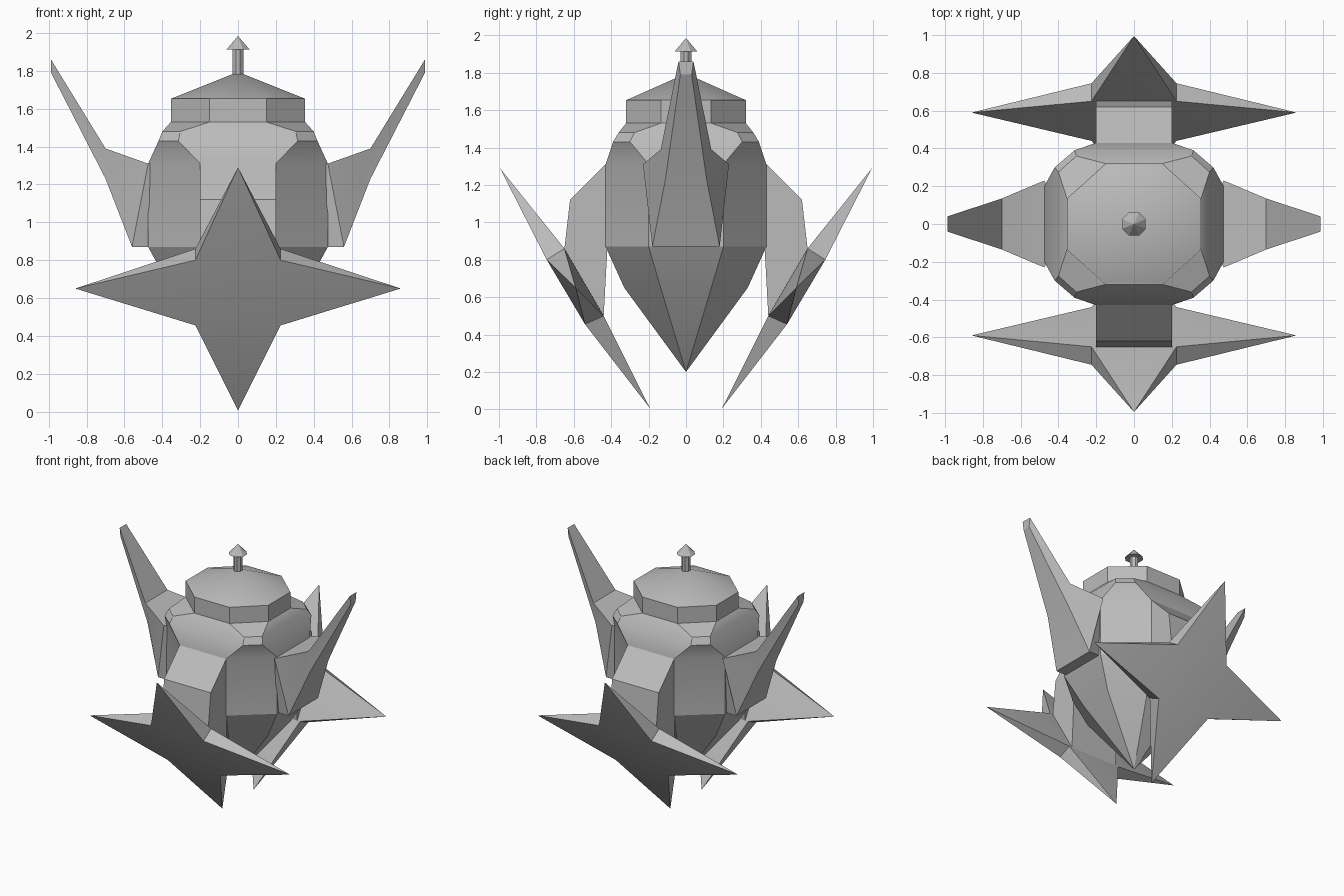
import bpy, bmesh, math

cube = bpy.data.objects.get("Cube")
if cube:
    bpy.data.objects.remove(cube, do_unlink=True)

grey = bpy.data.materials.new("stone grey")
grey.use_nodes = True
COLOR = (0.5, 0.5, 0.5, 1)
grey.diffuse_color = COLOR
grey.node_tree.nodes["Principled BSDF"].inputs["Base Color"].default_value = COLOR


def finish(name, bm):
    """Turn a bmesh into a named object with crisp facets."""
    bmesh.ops.recalc_face_normals(bm, faces=bm.faces[:])
    mesh = bpy.data.meshes.new(name)
    bm.to_mesh(mesh)
    bm.free()
    mesh.materials.append(grey)
    obj = bpy.data.objects.new(name, mesh)
    bpy.context.collection.objects.link(obj)
    bpy.ops.object.select_all(action="DESELECT")
    obj.select_set(True)
    bpy.context.view_layer.objects.active = obj
    bpy.ops.object.shade_smooth_by_angle(angle=math.radians(25))


def loft(name, sections, apex=None):
    """Skin equal-length rings; close the end with a cap or a point."""
    bm = bmesh.new()
    rings = [[bm.verts.new(p) for p in s] for s in sections]
    n = len(rings[0])
    for lower, upper in zip(rings, rings[1:]):
        for i in range(n):
            j = (i + 1) % n
            bm.faces.new((lower[i], lower[j], upper[j], upper[i]))
    bm.faces.new(rings[0])
    if apex:
        tip = bm.verts.new(apex)
        for i in range(n):
            bm.faces.new((rings[-1][i], rings[-1][(i + 1) % n], tip))
    else:
        bm.faces.new(rings[-1])
    finish(name, bm)


def octagon(z, a, b, c, d):
    """Octagon with corners at (a, b) and (c, d), mirrored in x and y."""
    quarter = [(c, d), (a, b)]
    half = quarter + [(-x, y) for x, y in reversed(quarter)]
    return [(x, y, z) for x, y in half + [(-x, -y) for x, y in half]]


def regular(z, r):
    return [(r * math.cos((k + .5) * math.pi / 4),
             r * math.sin((k + .5) * math.pi / 4), z) for k in range(8)]


# Faceted pot body tapering to a point underneath
neck = (.15, .32, .355, .135)
loft("body", [
    octagon(1.655, *neck),
    octagon(1.53, *neck),
    octagon(1.48, .305, .36, .40, .275),
    octagon(1.43, .315, .39, .42, .30),
    octagon(1.31, .20, .43, .475, .20),
    octagon(.87, .20, .43, .475, .20),
    octagon(.65, .15, .33, .355, .135),
], apex=(0, 0, .2))

# Lid and its small mushroom knob
loft("lid", [octagon(1.653, *neck)], apex=(0, 0, 1.795))
loft("knob_stem", [regular(1.76, .031), regular(1.92, .031)])
loft("knob_cap", [regular(1.912, .067)], apex=(0, 0, 1.985))


def rectangle(upper, lower):
    """Wing section from (x, half width, z) of its upper and lower edge."""
    (x1, w1, z1), (x2, w2, z2) = upper, lower
    return [(x1, -w1, z1), (x1, w1, z1), (x2, w2, z2), (x2, -w2, z2)]


# Raised side wings
wing = [
    rectangle((.46, .20, 1.31), (.46, .18, .87)),
    rectangle((.475, .23, 1.31), (.56, .18, .87)),
    rectangle((.70, .135, 1.39), (.70, .11, 1.23)),
    rectangle((.988, .04, 1.86), (.988, .03, 1.79)),
]
for side, s in (("left", 1), ("right", -1)):
    loft(side + "_wing", [[(s * x, y, z) for x, y, z in ring] for ring in wing])


# Angled bracket holding a star plate: an extruded side profile
ARM = [(.41, 1.31), (.43, 1.31), (.62, 1.12), (.65, .86), (.44, .50), (.42, .87)]


def star(name, s):
    """Four-pointed star: thick square hub, each rim side drawn to a tip."""
    bm = bmesh.new()
    w = .225
    inner = [(-w, .65, .86), (w, .65, .86), (w, .44, .50), (-w, .44, .50)]
    outer = [(-w, .745, .80), (w, .745, .80), (w, .54, .455), (-w, .54, .455)]
    tips = [(0, .995, 1.29), (.86, .59, .65), (0, .192, .005), (-.86, .59, .65)]
    iv, ov, tv = ([bm.verts.new((x, s * y, z)) for x, y, z in pts]
                  for pts in (inner, outer, tips))
    bm.faces.new(iv)
    bm.faces.new(ov)
    for i in range(4):
        j = (i + 1) % 4
        loop = (iv[i], iv[j], ov[j], ov[i])
        for k in range(4):
            bm.faces.new((loop[k], loop[(k + 1) % 4], tv[i]))
    finish(name, bm)


for end, s in (("front", -1), ("back", 1)):
    loft(end + "_arm", [[(x, s * y, z) for y, z in ARM] for x in (-.2, .2)])
    star(end + "_star", s)
